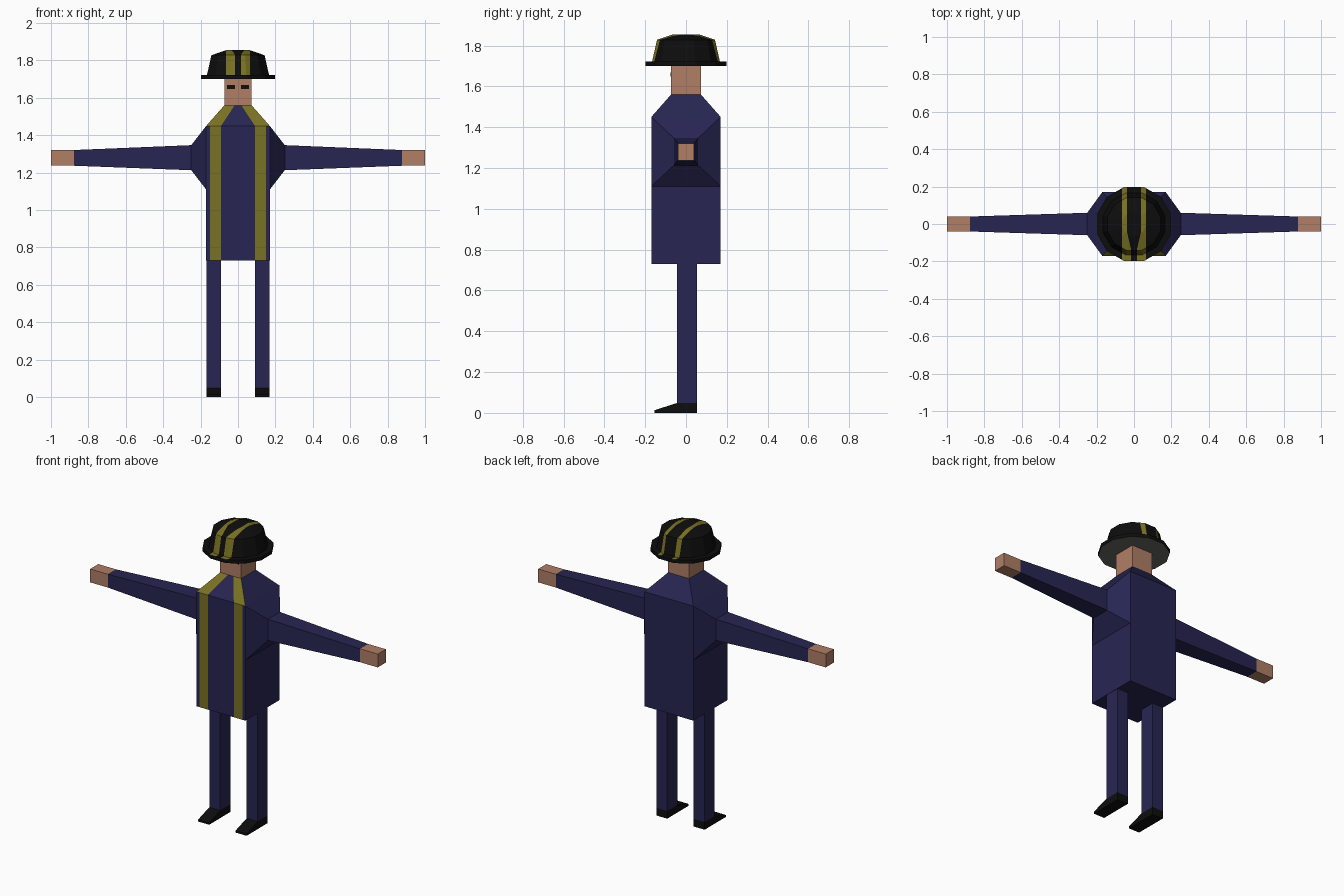
import bpy, bmesh, math
from mathutils import Vector

if "Cube" in bpy.data.objects:
    bpy.data.objects.remove(bpy.data.objects["Cube"])


def material(name, srgb):
    m = bpy.data.materials.new(name)
    lin = [((c / 255 + 0.055) / 1.055) ** 2.4 if c > 10 else c / 255 / 12.92 for c in srgb]
    m.diffuse_color = (*lin, 1)
    m.use_nodes = True
    m.node_tree.nodes["Principled BSDF"].inputs["Base Color"].default_value = m.diffuse_color
    return m


NAVY = material("navy cloth", (39, 37, 82))
YELLOW = material("dull yellow", (122, 114, 35))
SKIN = material("skin", (176, 126, 101))
BLACK = material("black", (13, 13, 13))
GREY = material("grey lining", (104, 104, 102))


def finish(name, bm, mats, rule=None):
    """Turn a bmesh into an object; rule(face) picks the material slot."""
    bmesh.ops.recalc_face_normals(bm, faces=bm.faces)
    bm.normal_update()
    if rule:
        for f in bm.faces:
            f.material_index = rule(f)
    me = bpy.data.meshes.new(name)
    bm.to_mesh(me)
    bm.free()
    for m in mats:
        me.materials.append(m)
    ob = bpy.data.objects.new(name, me)
    bpy.context.collection.objects.link(ob)
    return ob


def loft(rings):
    """Closed skin through rings of equal point count."""
    bm = bmesh.new()
    vs = [[bm.verts.new(p) for p in r] for r in rings]
    n = len(vs[0])
    for a, b in zip(vs, vs[1:]):
        for i in range(n):
            j = (i + 1) % n
            bm.faces.new((a[i], a[j], b[j], b[i]))
    bm.faces.new(vs[0])
    bm.faces.new(vs[-1])
    return bm


def z_rect(x0, x1, y0, y1, z):
    return [(x0, y0, z), (x1, y0, z), (x1, y1, z), (x0, y1, z)]


def x_rect(x, y, z0, z1):
    return [(x, -y, z0), (x, y, z0), (x, y, z1), (x, -y, z1)]


# Coat: front split into columns so that two bands are yellow
def coat_ring(cols, y, z):
    xs = [-c for c in cols] + list(reversed(cols))
    return [(x, -y, z) for x in xs] + [(cols[0], y, z), (-cols[0], y, z)]


def coat_rule(f):
    c = f.calc_center_median()
    band = 0.025 < abs(c.x) < 0.145 and f.normal.y < -0.3
    wide = max(v.co.x for v in f.verts) - min(v.co.x for v in f.verts)
    return int(band and 0.03 < wide < 0.14)


body = (0.17, 0.15, 0.09)
finish("coat", loft([coat_ring(body, 0.17, 0.73), coat_ring(body, 0.17, 1.45),
                     coat_ring((0.073, 0.064, 0.018), 0.073, 1.56)]),
       [NAVY, YELLOW], coat_rule)

# Head
finish("head", loft([z_rect(-0.073, 0.073, -0.073, 0.073, z) for z in (1.56, 1.71)]), [SKIN])

for s, side in ((-1, "right"), (1, "left")):
    # Shoulder, sleeve and hand
    finish(side + "_shoulder", loft([x_rect(s * 0.17, 0.17, 1.11, 1.45),
                                     x_rect(s * 0.25, 0.06, 1.213, 1.347)]), [NAVY])
    finish(side + "_sleeve", loft([x_rect(s * 0.25, 0.06, 1.213, 1.347),
                                   x_rect(s * 0.877, 0.04, 1.237, 1.321)]), [NAVY])
    finish(side + "_hand", loft([x_rect(s * 0.877, 0.04, 1.237, 1.321),
                                 x_rect(s * 1.0, 0.04, 1.237, 1.321)]), [SKIN])
    # Leg and shoe
    x0, x1 = s * 0.092, s * 0.168
    finish(side + "_leg", loft([z_rect(x0, x1, -0.045, 0.055, z) for z in (0.048, 0.74)]), [NAVY])
    profile = [(-0.155, 0), (0.055, 0), (0.055, 0.048), (-0.045, 0.048), (-0.155, 0.013)]
    finish(side + "_shoe", loft([[(x, y, z) for y, z in profile] for x in (x0, x1)]), [BLACK])
    # Eye plate
    finish(side + "_eye", loft([z_rect(s * 0.016, s * 0.059, -0.077, -0.07, z)
                                for z in (1.647, 1.669)]), [BLACK])


# Hat: twelve-sided brim and crown, cut along two stripes running front to back
def hat_ring(r, z):
    angles = [math.radians(15 + 30 * i) for i in range(12)]
    k = r / math.cos(math.radians(15))
    return [(k * math.cos(a), k * math.sin(a), z) for a in angles]


def inner_edge(y):
    t = min(max((y + 0.13) / 0.09, 0), 1)
    return 0.017 + 0.021 * t


def hat_rule(f):
    c = f.calc_center_median()
    if f.normal.z < -0.5:
        return 2
    on_brim_edge = c.z < 1.719
    return int(not on_brim_edge and inner_edge(c.y) < abs(c.x) < 0.063)


hat = loft([hat_ring(0.198, 1.70), hat_ring(0.198, 1.722), hat_ring(0.166, 1.722),
            hat_ring(0.142, 1.828), hat_ring(0.062, 1.855)])
cuts = [((0, -0.13, 0), (0, 1, 0)), ((0, -0.04, 0), (0, 1, 0))]
for s in (-1, 1):
    cuts += [((s * 0.063, 0, 0), (1, 0, 0)), ((s * 0.017, 0, 0), (1, 0, 0)),
             ((s * 0.038, 0, 0), (1, 0, 0)), ((s * 0.017, -0.13, 0), (0.09, -s * 0.021, 0))]
for co, no in cuts:
    bmesh.ops.bisect_plane(hat, geom=hat.verts[:] + hat.edges[:] + hat.faces[:],
                           plane_co=Vector(co), plane_no=Vector(no).normalized(), dist=1e-5)
finish("hat", hat, [BLACK, YELLOW, GREY], hat_rule)
